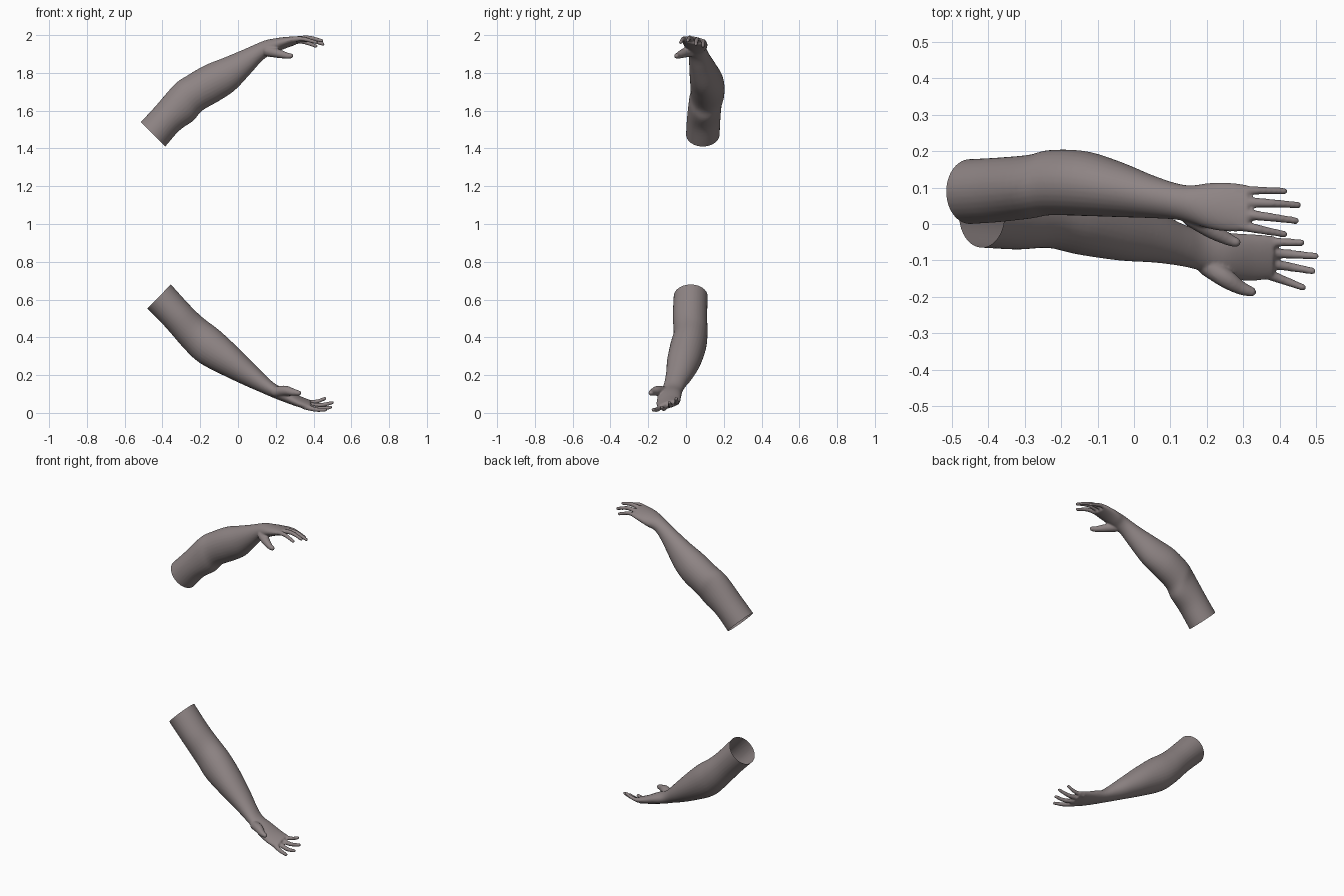
import bpy, bmesh, math
from mathutils import Vector, Matrix

skin = bpy.data.materials.new("skin")
skin.diffuse_color = (0.27, 0.23, 0.23, 1)


def spline(rows, steps):
    """Smooth interpolation through rows of numbers."""
    out = []
    n = len(rows)
    for i in range(n - 1):
        a, b, c, d = (rows[max(0, min(n - 1, k))] for k in (i - 1, i, i + 1, i + 2))
        for s in range(steps):
            t = s / steps
            out.append([0.5 * (2 * q + (r - p) * t + (2 * p - 5 * q + 4 * r - w) * t * t
                               + (3 * q - p - 3 * r + w) * t ** 3)
                        for p, q, r, w in zip(a, b, c, d)])
    return out + [list(rows[-1])]


def loft(bm, rows, sides=32):
    """Closed tube; row = top x, top z, bottom x, bottom z, y min, y max, sideways tilt."""
    rings = []
    for tx, tz, bx, bz, y0, y1, tilt in rows:
        ring = []
        for k in range(sides):
            a = 2 * math.pi * k / sides
            s, c = math.sin(a), math.cos(a)
            dy = (y1 - y0) / 2 * c
            ring.append(bm.verts.new(((tx + bx) / 2 + (tx - bx) / 2 * s, (y0 + y1) / 2 + dy,
                                      (tz + bz) / 2 + (tz - bz) / 2 * s + tilt * dy)))
        rings.append(ring)
    for r, q in zip(rings, rings[1:]):
        for k in range(sides):
            j = (k + 1) % sides
            bm.faces.new((r[k], r[j], q[j], q[k]))
    bm.faces.new(rings[0])
    bm.faces.new(rings[-1])


def digit(bm, rows):
    """Finger as a dense chain of balls; row = x, y, z, radius."""
    for x, y, z, r in spline(rows, 9):
        bmesh.ops.create_icosphere(bm, subdivisions=2, radius=r,
                                   matrix=Matrix.Translation((x, y, z)))


def make_arm(name, rows, digits):
    # Extra ring beyond the cut, trimmed off later to leave an open end
    first = [2 * a - b for a, b in zip(rows[0], rows[1])]
    bm = bmesh.new()
    loft(bm, spline([first] + rows, 5))
    for d in digits:
        digit(bm, d)
    bmesh.ops.recalc_face_normals(bm, faces=bm.faces)
    mesh = bpy.data.meshes.new(name)
    bm.to_mesh(mesh)
    bm.free()
    obj = bpy.data.objects.new(name, mesh)
    bpy.context.collection.objects.link(obj)
    # Fuse the parts into one smooth skin
    rem = obj.modifiers.new("fuse", 'REMESH')
    rem.mode = 'VOXEL'
    rem.voxel_size = 0.005
    smo = obj.modifiers.new("soften", 'SMOOTH')
    smo.factor = 0.5
    smo.iterations = 5
    bpy.context.view_layer.update()
    fused = bpy.data.meshes.new_from_object(
        obj.evaluated_get(bpy.context.evaluated_depsgraph_get()))
    obj.modifiers.clear()
    # Trim the open end
    tx, tz, bx, bz, y0, y1, _ = rows[0]
    up = Vector((tx - bx, 0, tz - bz))
    out = up.cross(Vector((0, 1, 0))).normalized()
    if out.x > 0:
        out = -out
    bm = bmesh.new()
    bm.from_mesh(fused)
    bmesh.ops.bisect_plane(bm, geom=bm.verts[:] + bm.edges[:] + bm.faces[:],
                           plane_co=((tx + bx) / 2, (y0 + y1) / 2, (tz + bz) / 2),
                           plane_no=out, clear_outer=True)
    for f in bm.faces:
        f.smooth = True
    bm.to_mesh(fused)
    bm.free()
    obj.data = fused
    fused.materials.clear()
    fused.materials.append(skin)


# Upper arm piece: palm facing down
make_arm("upper_arm_and_hand", [
    [-.515, 1.540, -.385, 1.410, .000, .178, 0],
    [-.440, 1.620, -.310, 1.495, .005, .182, 0],
    [-.335, 1.740, -.235, 1.548, .015, .190, 0],
    [-.270, 1.785, -.190, 1.600, .024, .203, 0],
    [-.175, 1.840, -.095, 1.655, .022, .200, 0],
    [-.070, 1.882, -.015, 1.710, .019, .172, 0],
    [.035, 1.926, .065, 1.795, .016, .134, 0],
    [.105, 1.957, .125, 1.862, .012, .112, 0],
    [.150, 1.974, .165, 1.892, .002, .106, 0],
    [.200, 1.983, .205, 1.910, -.012, .112, -.1],
    [.250, 1.989, .250, 1.930, -.020, .114, -.12],
    [.312, 1.992, .308, 1.952, -.020, .108, -.15],
], [
    [(.16, .02, 1.915, .030), (.215, -.018, 1.902, .024), (.26, -.043, 1.891, .017), (.280, -.050, 1.890, .014)],
    [(.28, -.002, 1.974, .016), (.34, -.014, 1.980, .013), (.412, -.028, 1.962, .010)],
    [(.29, .028, 1.976, .016), (.37, .019, 1.986, .013), (.444, .009, 1.970, .010)],
    [(.29, .060, 1.971, .016), (.37, .057, 1.976, .013), (.450, .052, 1.952, .010)],
    [(.28, .092, 1.964, .015), (.34, .092, 1.965, .012), (.412, .090, 1.942, .010)],
])

# Lower arm piece: palm facing up
make_arm("lower_arm_and_hand", [
    [-.355, .680, -.480, .553, -.065, .115, 0],
    [-.255, .570, -.385, .455, -.070, .112, 0],
    [-.185, .503, -.280, .335, -.066, .114, 0],
    [-.100, .438, -.200, .263, -.084, .106, 0],
    [-.010, .355, -.070, .195, -.100, .078, 0],
    [.080, .265, .035, .146, -.106, .038, 0],
    [.150, .195, .115, .111, -.116, .000, 0],
    [.200, .152, .180, .083, -.130, -.018, 0],
    [.265, .122, .250, .056, -.150, -.024, .1],
    [.330, .086, .320, .034, -.156, -.028, .2],
    [.385, .062, .380, .024, -.150, -.032, .25],
], [
    [(.20, -.115, .112, .028), (.25, -.148, .118, .027), (.29, -.174, .110, .020), (.322, -.186, .105, .014)],
    [(.35, -.132, .034, .016), (.41, -.154, .018, .013), (.463, -.174, .016, .010)],
    [(.36, -.106, .038, .016), (.43, -.118, .022, .013), (.490, -.129, .030, .010)],
    [(.36, -.077, .046, .016), (.43, -.083, .040, .013), (.498, -.088, .054, .010)],
    [(.35, -.049, .056, .015), (.41, -.050, .058, .012), (.460, -.051, .076, .010)],
])
